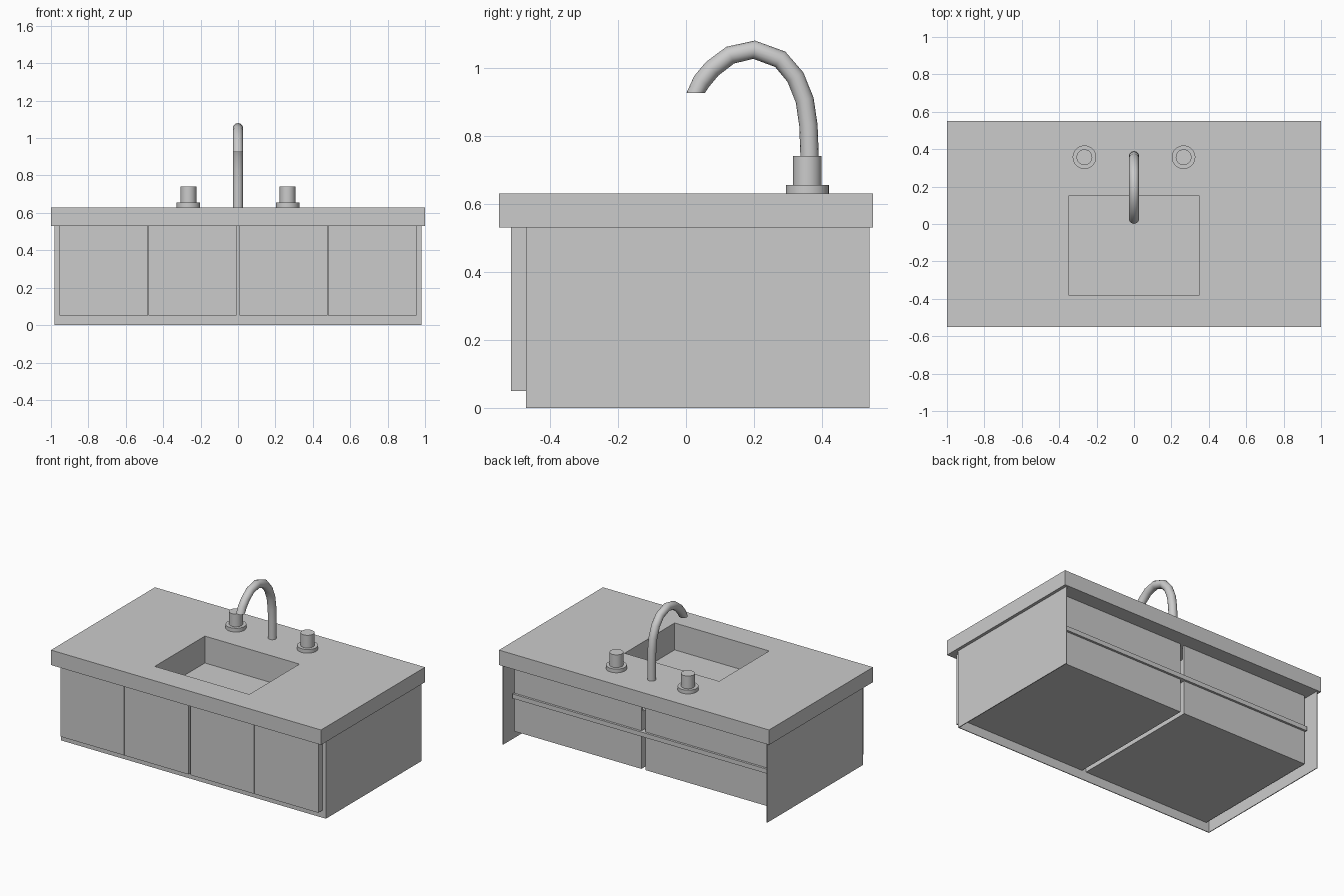
import bpy, bmesh, math

if "Cube" in bpy.data.objects:
    bpy.data.objects.remove(bpy.data.objects["Cube"])


def finish(name, bm):
    bmesh.ops.recalc_face_normals(bm, faces=bm.faces)
    me = bpy.data.meshes.new(name)
    bm.to_mesh(me)
    bm.free()
    ob = bpy.data.objects.new(name, me)
    bpy.context.collection.objects.link(ob)
    return ob


def box(name, x, y, z):
    """Box from (min, max) pairs."""
    bm = bmesh.new()
    bmesh.ops.create_cube(bm, size=1)
    for v in bm.verts:
        v.co = [r[0] + (c + 0.5) * (r[1] - r[0]) for r, c in zip((x, y, z), v.co)]
    return finish(name, bm)


def smooth(ob):
    bpy.context.view_layer.objects.active = ob
    bpy.ops.object.select_all(action='DESELECT')
    ob.select_set(True)
    bpy.ops.object.shade_smooth_by_angle(angle=math.radians(35))


def rect(bm, x, y, z):
    return [bm.verts.new((a, b, z)) for a, b in
            ((x[0], y[0]), (x[1], y[0]), (x[1], y[1]), (x[0], y[1]))]


def bridge(bm, a, b):
    for i in range(4):
        j = (i + 1) % 4
        bm.faces.new((a[i], a[j], b[j], b[i]))


# Countertop: rectangular slab with a basin opening
HX, HY = (-0.35, 0.35), (-0.38, 0.15)
bm = bmesh.new()
loops = [rect(bm, (-1, 1), (-0.55, 0.55), 0.63), rect(bm, HX, HY, 0.63),
         rect(bm, HX, HY, 0.53), rect(bm, (-1, 1), (-0.55, 0.55), 0.53)]
for i in range(4):
    bridge(bm, loops[i], loops[(i + 1) % 4])
finish("countertop", bm)

# Basin: open tray hanging under the opening
bm = bmesh.new()
low, top = rect(bm, HX, HY, 0.45), rect(bm, HX, HY, 0.53)
bridge(bm, low, top)
bm.faces.new(low)
basin = finish("basin", bm)
basin.data.flip_normals()

# Cabinet shell: thin sides and face panel, open at the back
T = 0.005
for s, side in ((-1, "left"), (1, "right")):
    def span(a, b):
        return tuple(sorted((s * a, s * b)))

    box(side + "_side_panel", span(0.98 - T, 0.98), (-0.47, 0.54), (0, 0.53))

    # Two full-height doors on each half
    for part, a, b in (("inner", 0.007, 0.479), ("outer", 0.482, 0.955)):
        box(f"{side}_{part}_door", span(a, b), (-0.515, -0.47), (0.05, 0.53))

    # Storage bay behind the doors; inner wall stays below the basin
    box(side + "_bay_bottom", span(0.015, 0.955), (-0.465, 0.45), (0.06, 0.075))
    box(side + "_bay_back", span(0.015, 0.955), (0.435, 0.45), (0.06, 0.53))
    box(side + "_bay_outer_wall", span(0.94, 0.955), (-0.465, 0.45), (0.06, 0.53))
    box(side + "_bay_inner_wall", span(0.015, 0.03), (-0.465, 0.45), (0.06, 0.44))

    # Tap handle on a round flange
    for part, r, z0, z1 in (("flange", 0.063, 0.63, 0.655), ("handle", 0.042, 0.655, 0.74)):
        bpy.ops.mesh.primitive_cylinder_add(vertices=32, radius=r, depth=z1 - z0,
                                            location=(s * 0.265, 0.357, (z0 + z1) / 2))
        ob = bpy.context.object
        ob.name = f"{side}_{part}"
        smooth(ob)

box("face_panel", (-0.98, 0.98), (-0.47, -0.465), (0, 0.53))
box("back_rail", (-0.96, 0.96), (0.42, 0.465), (0.285, 0.315))

# Faucet: round tube swept along a gooseneck path in the y-z plane
path = [(.363, .62), (.363, .75), (.36, .83), (.349, .905), (.322, .972), (.277, 1.025),
        (.20, 1.053), (.13, 1.037), (.077, .997), (.046, .96), (.028, .925)]
R, N = 0.027, 16
bm = bmesh.new()
rings = []
for i, (y, z) in enumerate(path):
    (y0, z0), (y1, z1) = path[max(i - 1, 0)], path[min(i + 1, len(path) - 1)]
    d = math.hypot(y1 - y0, z1 - z0)
    ny, nz = (z1 - z0) / d, -(y1 - y0) / d
    if i == len(path) - 1:
        ny, nz = -1, 0  # spout is cut level
    ring = []
    for k in range(N):
        t = 2 * math.pi * k / N
        ring.append(bm.verts.new((R * math.sin(t), y + R * math.cos(t) * ny, z + R * math.cos(t) * nz)))
    rings.append(ring)
for a, b in zip(rings, rings[1:]):
    for k in range(N):
        m = (k + 1) % N
        bm.faces.new((a[k], a[m], b[m], b[k]))
bm.faces.new(rings[0])
bm.faces.new(rings[-1])
smooth(finish("faucet", bm))
